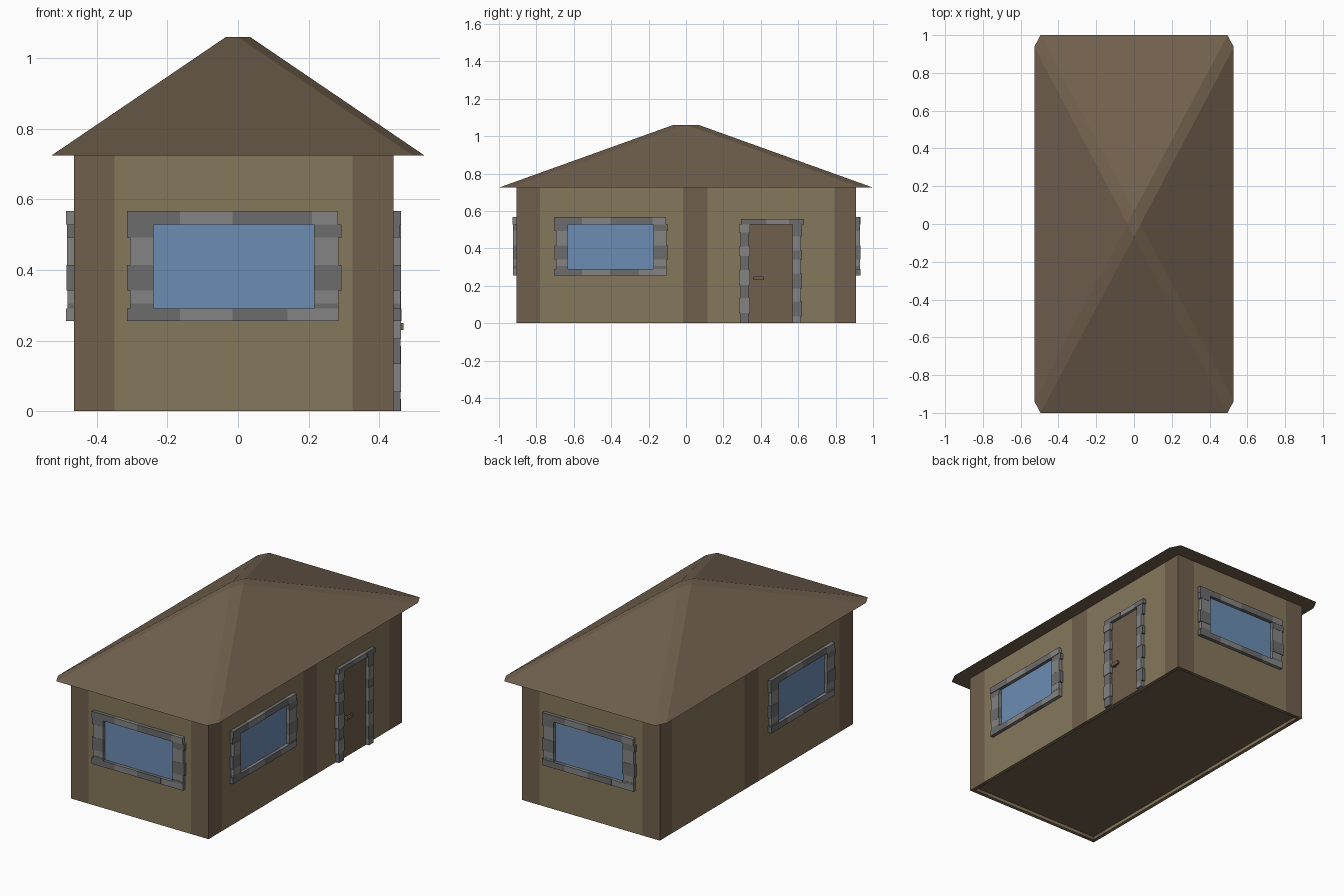
import bpy, bmesh, random

if "Cube" in bpy.data.objects:
    bpy.data.objects.remove(bpy.data.objects["Cube"])

random.seed(4)
X0, X1, Y0, Y1, H = -0.465, 0.44, -0.905, 0.91, 0.725
T = 0.02  # wall thickness


def material(name, r, g, b):
    m = bpy.data.materials.new(name)
    m.diffuse_color = (r, g, b, 1)
    m.use_nodes = True
    m.node_tree.nodes["Principled BSDF"].inputs["Base Color"].default_value = m.diffuse_color
    return m


TAN = material("tan_plaster", 0.235, 0.185, 0.105)
BROWN = material("brown_wood", 0.165, 0.117, 0.075)
BLUE = material("blue_glass", 0.15, 0.265, 0.45)
LIGHT = material("light_stone", 0.23, 0.23, 0.23)
DARK = material("dark_stone", 0.15, 0.15, 0.15)


def finish(name, bm, mats):
    bmesh.ops.recalc_face_normals(bm, faces=bm.faces)
    me = bpy.data.meshes.new(name)
    bm.to_mesh(me)
    bm.free()
    for m in mats:
        me.materials.append(m)
    ob = bpy.data.objects.new(name, me)
    bpy.context.collection.objects.link(ob)
    return ob


# u runs to the viewer's right along a wall, d is distance out from it
SIDES = {
    "front": lambda u, d: (u, Y0 - d),
    "right": lambda u, d: (X1 + d, u),
    "back": lambda u, d: (-u, Y1 + d),
    "left": lambda u, d: (X0 - d, -u),
}


def boxes(name, side, parts, mats):
    """parts: (u0, u1, d0, d1, z0, z1, material index)"""
    bm = bmesh.new()
    for u0, u1, d0, d1, z0, z1, mi in parts:
        (xa, ya), (xb, yb) = SIDES[side](u0, d0), SIDES[side](u1, d1)
        made = bmesh.ops.create_cube(bm, size=1)["verts"]
        for v in made:
            v.co = ((xa + xb) / 2 + v.co.x * abs(xb - xa),
                    (ya + yb) / 2 + v.co.y * abs(yb - ya),
                    (z0 + z1) / 2 + v.co.z * (z1 - z0))
        for f in {f for v in made for f in v.link_faces}:
            f.material_index = mi
    return finish(name, bm, mats)


# walls: plaster panels and flush timber posts alternate along each side
def wall(side, cuts):
    parts = [(a, b, -T, 0, 0, H, 1 - i % 2) for i, (a, b) in enumerate(zip(cuts, cuts[1:]))]
    boxes(side + "_wall", side, parts, [TAN, BROWN])


wall("front", [X0, -0.35, 0.325, X1])
wall("back", [-X1, -0.325, 0.35, -X0])
wall("right", [Y0 + T, -0.78, -0.015, 0.115, 0.795, Y1 - T])
wall("left", [-Y1 + T, -0.795, -0.115, 0.015, 0.78, -Y0 - T])
boxes("floor", "front", [(X0 + T, X1 - T, -(Y1 - Y0) + T, -T, 0.02, 0.035, 0)], [BROWN])


# windows: glass inside a surround of uneven stones
def window(side, c):
    boxes(side + "_window_glass", side, [(c - 0.235, c + 0.235, 0, 0.002, 0.285, 0.535, 0)], [BLUE])
    parts = []
    rows = [(0.255, 0.291, [-0.3, -0.15, 0.0, 0.155, 0.3]),
            (0.529, 0.567, [-0.3, -0.15, 0.0, 0.225, 0.298])]
    for z0, z1, us in rows:
        for i, (a, b) in enumerate(zip(us, us[1:])):
            parts.append((c + a, c + b, 0, 0.02 + random.uniform(0, 0.003), z0, z1, i % 2))
    zs = [0.291, 0.305, 0.342, 0.415, 0.492, 0.529]
    for i, (a, b) in enumerate(zip(zs, zs[1:])):
        depth = 0.018 + random.uniform(0, 0.004)
        left, right = (0.291, 0.3) if i in (0, 1, 3) else (0.299, 0.308)
        parts.append((c - left, c - 0.225, 0, depth, a, b, i % 2))
        parts.append((c + 0.23, c + right, 0, depth, a, b, i % 2))
    boxes(side + "_window_surround", side, parts, [DARK, LIGHT])


for side, centre in (("front", -0.015), ("right", -0.405), ("back", 0.005), ("left", 0.405)):
    window(side, centre)

# door with stone surround and lever handle
boxes("door", "right", [(0.335, 0.57, 0, 0.004, 0, 0.532, 0)], [BROWN])
stones = [(0.293, 0.43, 0, 0.022, 0.529, 0.558, 0), (0.43, 0.55, 0, 0.02, 0.529, 0.558, 1),
          (0.55, 0.63, 0, 0.022, 0.529, 0.558, 0)]
zs = [0, 0.055, 0.135, 0.205, 0.285, 0.36, 0.41, 0.485, 0.529]
for i, (a, b) in enumerate(zip(zs, zs[1:])):
    j = 0.009 * (i % 2)
    stones.append((0.292 - j, 0.337 + 0.005 * (i % 2), 0, 0.02 + j / 4, a, b, i % 2))
    stones.append((0.57, 0.612 + j, 0, 0.022 - j / 4, a - 0.02 * (i > 0),
                   b - 0.02 * (i < 7), (i + 1) % 2))
boxes("door_surround", "right", stones, [DARK, LIGHT])
boxes("door_handle", "right", [(0.36, 0.416, 0.018, 0.029, 0.23, 0.25, 0),
                               (0.362, 0.378, 0.004, 0.018, 0.233, 0.247, 0)], [BROWN])

# roof: pyramid with bevelled hips and a small flat diamond on top
bm = bmesh.new()
ax, ay, bx, by = 0.528, 0.937, 0.495, 1.0
base = [bm.verts.new((x, y, H)) for x, y in (
    (ax, -ay), (ax, ay), (bx, by), (-bx, by), (-ax, ay), (-ax, -ay), (-bx, -by), (bx, -by))]
top = [bm.verts.new((x, y, 1.06)) for x, y in ((0.035, 0), (0, 0.068), (-0.035, 0), (0, -0.068))]
bm.faces.new(base)
bm.faces.new(top)
for i in range(4):
    a, b, c = base[2 * i], base[2 * i + 1], base[(2 * i + 2) % 8]
    bm.faces.new((a, b, top[i]))
    bm.faces.new((b, c, top[(i + 1) % 4], top[i]))
finish("roof", bm, [BROWN])
